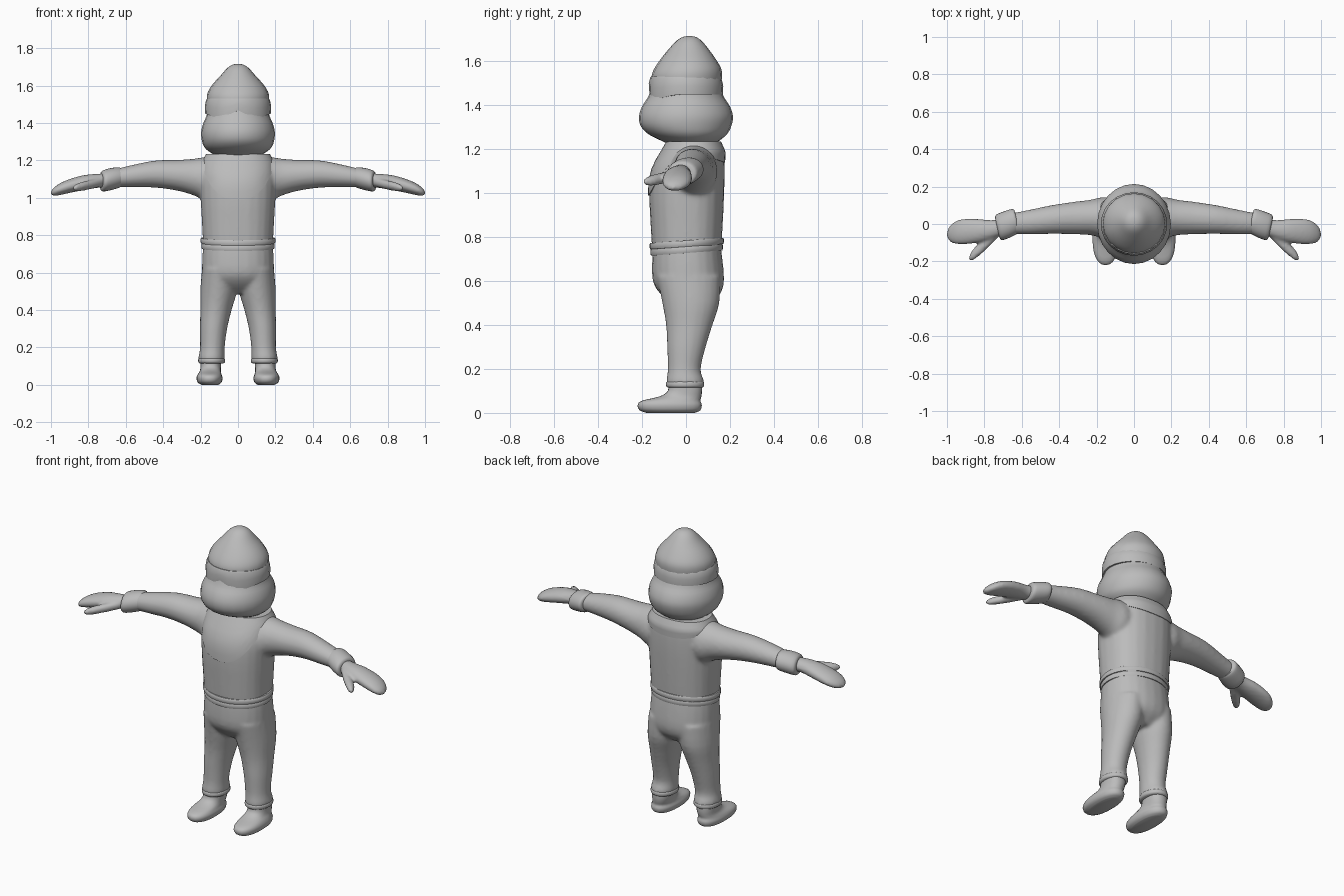
import bpy, bmesh, math

gray = bpy.data.materials.new("plain gray")
gray.diffuse_color = (0.5, 0.5, 0.5, 1)


def spline(secs, steps):
    """Catmull-Rom through section tuples (x, y, z, ru, rv)."""
    out = []
    for i in range(len(secs) - 1):
        a, b, c, d = (secs[max(i - 1, 0)], secs[i], secs[i + 1], secs[min(i + 2, len(secs) - 1)])
        for s in range(steps):
            t = s / steps
            out.append(tuple(0.5 * (2 * q + (r - p) * t + (2 * p - 5 * q + 4 * r - w) * t * t
                       + (3 * q - p - 3 * r + w) * t ** 3) for p, q, r, w in zip(a, b, c, d)))
    out.append(secs[-1])
    return out


def spow(v, e):
    return math.copysign(abs(v) ** e, v)


def loft(bm, secs, axis="z", side=1, n=24, power=2.0, steps=3):
    """Closed tube of superellipse rings, stacked along z or x, mirrored by side."""
    rings = []
    for x, y, z, ru, rv in spline(secs, steps):
        ring = []
        for k in range(n):
            a = 2 * math.pi * k / n
            u = max(ru, 0.004) * spow(math.cos(a), 2 / power)
            v = max(rv, 0.004) * spow(math.sin(a), 2 / power)
            p = (x + u, y + v, z) if axis == "z" else (x, y + u, z + v)
            ring.append(bm.verts.new((p[0] * side, p[1], p[2])))
        rings.append(ring)
    for r, q in zip(rings, rings[1:]):
        for k in range(n):
            bm.faces.new((r[k], r[(k + 1) % n], q[(k + 1) % n], q[k]))
    bm.faces.new(rings[0][::-1])
    bm.faces.new(rings[-1])


def band(bm, n, cy, rx, ry, profile):
    """Closed band; profile(angle) gives the (radius scale, z) loop at that angle."""
    rings = []
    for k in range(n):
        a = 2 * math.pi * k / n - math.pi / 2
        rings.append([bm.verts.new((rx * s * math.cos(a), cy + ry * s * math.sin(a), z))
                      for s, z in profile(a)])
    m = len(rings[0])
    for k in range(n):
        r, q = rings[k], rings[(k + 1) % n]
        for j in range(m):
            bm.faces.new((r[j], q[j], q[(j + 1) % m], r[(j + 1) % m]))


def finish(name, bm, angle=40, blend=0):
    bmesh.ops.recalc_face_normals(bm, faces=bm.faces)
    me = bpy.data.meshes.new(name)
    bm.to_mesh(me)
    bm.free()
    me.materials.append(gray)
    me.shade_smooth()
    me.set_sharp_from_angle(angle=math.radians(angle))
    ob = bpy.data.objects.new(name, me)
    bpy.context.collection.objects.link(ob)
    if blend:  # fuse overlapping tubes into one soft skin
        rm = ob.modifiers.new("fuse", "REMESH")
        rm.mode = "VOXEL"
        rm.voxel_size = 0.01
        rm.use_smooth_shade = True
        sm = ob.modifiers.new("soften", "SMOOTH")
        sm.factor = 0.5
        sm.iterations = blend
    return ob


# Sweater: torso and both arms
bm = bmesh.new()
loft(bm, [(0, 0.003, 0.75, 0.187, 0.158), (0, 0.003, 0.85, 0.192, 0.164), (0, 0.003, 1.0, 0.2, 0.171),
          (0, 0.008, 1.1, 0.202, 0.168), (0, 0.025, 1.17, 0.192, 0.148), (0, 0.035, 1.21, 0.17, 0.125),
          (0, 0.035, 1.23, 0.12, 0.1)], power=2.3)
for s in (1, -1):
    loft(bm, [(0.08, 0.035, 1.1, 0.1, 0.105), (0.17, 0.035, 1.1, 0.108, 0.118), (0.23, 0.035, 1.11, 0.095, 0.1),
              (0.32, 0.032, 1.12, 0.087, 0.083), (0.44, 0.024, 1.127, 0.077, 0.073),
              (0.56, 0.01, 1.117, 0.066, 0.06), (0.66, 0.002, 1.105, 0.055, 0.048)], "x", s)
finish("sweater", bm, blend=8)

# Bib: collar cloth wrapped round the neck, hanging low in front
BIB = [(0.98, 0.003, 0.203, 0.176), (1.06, 0.005, 0.205, 0.176), (1.13, 0.013, 0.203, 0.165),
       (1.19, 0.032, 0.196, 0.148), (1.235, 0.035, 0.17, 0.125)]


def bib_size(z):
    for p, q in zip(BIB, BIB[1:]):
        if z <= q[0]:
            t = (z - p[0]) / (q[0] - p[0])
            return [u + (v - u) * t for u, v in zip(p[1:], q[1:])]
    return BIB[-1][1:]


bm = bmesh.new()
rings = []
N = 48
for k in range(N):
    a = 2 * math.pi * k / N
    c, s = math.cos(a), math.sin(a)
    low = 0.99 + 0.2 * abs(c) ** 2.5 if s < 0 else 1.19 - 0.05 * s
    ring = []
    for j in range(9):
        z = low + (1.235 - low) * min(max(j - 1, 0), 6) / 6
        cy, rx, ry = bib_size(z)
        f = 0.93 if j == 0 else 0.6 if j == 8 else 1
        ring.append(bm.verts.new((rx * f * spow(c, 0.9), cy + ry * f * spow(s, 0.9), z)))
    rings.append(ring)
for k in range(N):
    r, q = rings[k], rings[(k + 1) % N]
    for j in range(8):
        bm.faces.new((r[j], q[j], q[j + 1], r[j + 1]))
finish("bib", bm)

# Trousers: pelvis and both legs
bm = bmesh.new()
loft(bm, [(0, 0.004, 0.77, 0.183, 0.152), (0, 0.006, 0.7, 0.19, 0.16), (0, 0.011, 0.6, 0.192, 0.162),
          (0, 0.02, 0.54, 0.18, 0.135), (0, 0.025, 0.49, 0.12, 0.08)], power=2.2)
for s in (1, -1):
    loft(bm, [(0.095, 0.012, 0.62, 0.098, 0.145), (0.104, 0.022, 0.5, 0.098, 0.13), (0.118, 0.015, 0.4, 0.084, 0.106),
              (0.131, 0.002, 0.3, 0.073, 0.088), (0.137, -0.008, 0.2, 0.066, 0.075),
              (0.141, -0.004, 0.15, 0.07, 0.085), (0.141, -0.004, 0.125, 0.068, 0.084)], "z", s)
finish("trousers", bm, blend=6)

# Belt: two stacked rolls, a little higher at the back
bm = bmesh.new()
for lo, hi, w in ((0.728, 0.757, 1.0), (0.757, 0.785, 1.025)):
    band(bm, 40, 0.003, 0.196, 0.165, lambda a: [
        (f * w, z + 0.012 * math.sin(a)) for f, z in
        ((0.85, lo), (0.985, lo), (1, lo + 0.008), (1, hi - 0.006), (0.98, hi), (0.85, hi))])
finish("belt", bm)

# Head with full round beard and hair
bm = bmesh.new()
loft(bm, [(0, 0.025, 1.215, 0.09, 0.09), (0, 0.02, 1.238, 0.14, 0.13), (0, 0.008, 1.268, 0.178, 0.178),
          (0, 0.0, 1.305, 0.193, 0.206), (0, 0.0, 1.35, 0.197, 0.214), (0, 0.0, 1.395, 0.187, 0.2),
          (0, 0.0, 1.44, 0.168, 0.172), (0, 0.0, 1.5, 0.155, 0.15)])
finish("head", bm)

# Goggles: strap round the head with notched lower rim in front
bm = bmesh.new()


def goggle_profile(a):
    x, front = abs(math.cos(a)), math.sin(a) < 0
    low = 1.45
    if front:
        low = 1.468 - 0.085 * x if x < 0.55 else 1.421 + 0.029 * (x - 0.55) / 0.45
    top = 1.528 - 0.004 * math.sin(a)
    return [(0.85, low), (1.0, low), (1.01, (low + top) / 2), (0.975, top - 0.008), (0.95, top), (0.8, top)]


band(bm, 24, 0.0, 0.176, 0.168, goggle_profile)
finish("goggles", bm, 30)

# Cap: tall blunt cone
bm = bmesh.new()
loft(bm, [(0, 0.002, 1.49, 0.163, 0.156), (0, 0.004, 1.535, 0.167, 0.16), (0, 0.008, 1.57, 0.159, 0.151),
          (0, 0.01, 1.61, 0.133, 0.126), (0, 0.012, 1.655, 0.092, 0.092), (0, 0.014, 1.695, 0.056, 0.056),
          (0, 0.015, 1.712, 0.028, 0.028), (0, 0.015, 1.716, 0.004, 0.004)], n=20)
finish("cap", bm, 50)

for s, label in ((1, "left"), (-1, "right")):
    # Glove cuff: flared ring at the wrist
    bm = bmesh.new()
    loft(bm, [(0.622, 0.015, 1.108, 0.058, 0.048), (0.635, 0.014, 1.108, 0.066, 0.055),
              (0.68, -0.003, 1.1, 0.07, 0.059), (0.725, -0.018, 1.09, 0.068, 0.056),
              (0.735, -0.02, 1.088, 0.052, 0.042)], "x", s)
    # slant the cuff so its back edge reaches further out
    for v in bm.verts:
        v.co.x += s * 0.22 * (v.co.y + 0.003)
    finish(label + "_cuff", bm)

    # Mitten: palm with rounded tip and separate thumb
    bm = bmesh.new()
    loft(bm, [(0.69, -0.012, 1.095, 0.042, 0.036), (0.76, -0.03, 1.09, 0.05, 0.038),
              (0.83, -0.036, 1.08, 0.063, 0.04), (0.9, -0.04, 1.063, 0.068, 0.037),
              (0.95, -0.045, 1.047, 0.062, 0.032), (0.985, -0.052, 1.032, 0.042, 0.022),
              (1.0, -0.057, 1.026, 0.01, 0.008)], "x", s)
    loft(bm, [(0.73, -0.045, 1.085, 0.03, 0.024), (0.78, -0.09, 1.073, 0.036, 0.025),
              (0.83, -0.137, 1.062, 0.034, 0.024), (0.865, -0.168, 1.054, 0.027, 0.02),
              (0.883, -0.185, 1.05, 0.008, 0.008)], "x", s)
    finish(label + "_mitten", bm, blend=2)

    # Trouser hem: small lip above the shoe
    bm = bmesh.new()
    loft(bm, [(0.141, -0.004, 0.115, 0.064, 0.078), (0.141, -0.004, 0.122, 0.071, 0.086),
              (0.141, -0.004, 0.138, 0.071, 0.086), (0.141, -0.004, 0.147, 0.062, 0.076)], "z", s, n=32)
    finish(label + "_hem", bm)

    # Shoe: ankle flowing into a long rounded toe
    bm = bmesh.new()
    loft(bm, [(0.15, -0.07, 0.0, 0.045, 0.11), (0.152, -0.073, 0.012, 0.063, 0.138),
              (0.152, -0.074, 0.035, 0.07, 0.146), (0.152, -0.068, 0.055, 0.064, 0.134),
              (0.148, -0.025, 0.075, 0.056, 0.095), (0.146, -0.005, 0.1, 0.055, 0.078),
              (0.146, -0.004, 0.14, 0.056, 0.076)], "z", s, power=2.3)
    finish(label + "_shoe", bm, 60)
